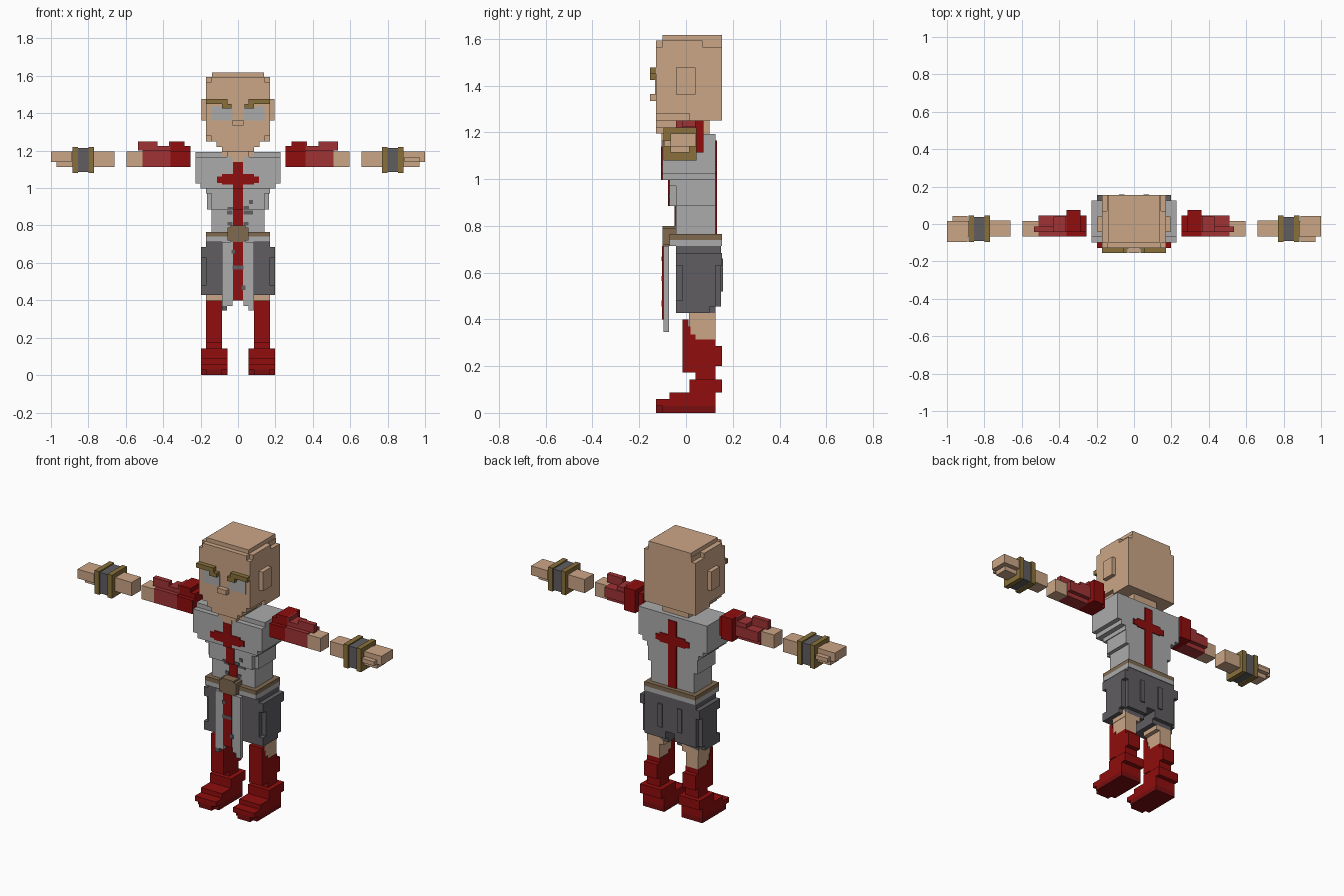
import bpy
import bmesh


def colour(name, r, g, b):
    m = bpy.data.materials.new(name)
    m.diffuse_color = (r, g, b, 1)
    return m


SKIN = colour("skin", 0.60, 0.38, 0.24)
LIGHT = colour("light_grey", 0.41, 0.41, 0.41)
DARK = colour("dark_grey", 0.115, 0.11, 0.12)
RED = colour("deep_red", 0.28, 0.004, 0.004)
SOLE = colour("sole_red", 0.19, 0.004, 0.005)
ROSE = colour("faded_red", 0.35, 0.032, 0.035)
GOLD = colour("old_gold", 0.246, 0.162, 0.042)
BROWN = colour("belt_brown", 0.216, 0.144, 0.08)


def part(name, mat, boxes, sides=(1,)):
    """One object from blocks (x0, x1, y0, y1, z0, z1), repeated per side of x."""
    bm = bmesh.new()
    for s in sides:
        for x0, x1, y0, y1, z0, z1 in boxes:
            cube = bmesh.ops.create_cube(bm, size=1)["verts"]
            for v in cube:
                v.co = ((x0 if v.co.x < 0 else x1) * s,
                        y0 if v.co.y < 0 else y1,
                        z0 if v.co.z < 0 else z1)
    bmesh.ops.recalc_face_normals(bm, faces=bm.faces)
    me = bpy.data.meshes.new(name)
    bm.to_mesh(me)
    bm.free()
    me.materials.append(mat)
    ob = bpy.data.objects.new(name, me)
    bpy.context.collection.objects.link(ob)
    return ob


def centred(rows):
    """Rows of (half width, y0, y1, z0, z1) to blocks."""
    return [(-w, w, a, b, c, d) for w, a, b, c, d in rows]


BOTH = (1, -1)

# Head: skull, stepped crown and stepped jaw
part("head", SKIN, centred([
    (0.14, -0.10, 0.154, 1.593, 1.617),
    (0.17, -0.10, 0.07, 1.565, 1.593),
    (0.145, -0.128, 0.154, 1.565, 1.593),
    (0.17, -0.128, 0.154, 1.28, 1.565),
    (0.17, 0.015, 0.154, 1.25, 1.28),
    (0.145, -0.128, 0.015, 1.25, 1.28),
    (0.115, -0.128, 0.015, 1.22, 1.25),
    (0.085, -0.128, 0.015, 1.195, 1.22)]))
part("neck", SKIN, centred([
    (0.085, -0.07, 0.10, 1.17, 1.25),
    (0.06, -0.104, 0.0, 1.165, 1.195),
    (0.03, -0.104, 0.0, 1.14, 1.165)]))
part("ears", SKIN, [(0.17, 0.196, -0.043, 0.04, 1.362, 1.477)], BOTH)
part("nose", SKIN, centred([(0.03, -0.155, -0.128, 1.335, 1.365)]))
part("eyes", LIGHT, [(0.03, 0.143, -0.132, -0.128, 1.362, 1.437)], BOTH)
part("eyebrows", GOLD, [
    (0.055, 0.17, -0.155, -0.128, 1.45, 1.477),
    (0.035, 0.085, -0.155, -0.128, 1.425, 1.45)], BOTH)

# Tunic, narrowing down to the waist
part("tunic", LIGHT, centred([
    (0.228, -0.07, 0.126, 1.165, 1.192),
    (0.228, -0.10, 0.126, 1.025, 1.165),
    (0.20, -0.10, 0.126, 0.997, 1.025),
    (0.17, -0.07, 0.126, 0.97, 0.997),
    (0.143, -0.07, 0.126, 0.885, 0.97),
    (0.165, -0.043, 0.126, 0.885, 0.97),
    (0.143, -0.043, 0.126, 0.765, 0.885)]))

# Crosses on chest and back
part("chest_cross", RED, centred([
    (0.027, -0.106, -0.10, 0.997, 1.14),
    (0.112, -0.106, -0.10, 1.028, 1.062),
    (0.085, -0.106, -0.10, 1.02, 1.075),
    (0.027, -0.076, -0.07, 0.885, 0.997),
    (0.027, -0.049, -0.043, 0.765, 0.885)]))
part("back_cross", RED, centred([
    (0.027, 0.126, 0.132, 0.765, 1.165),
    (0.112, 0.126, 0.132, 1.028, 1.062),
    (0.085, 0.126, 0.132, 1.02, 1.075)]))

# Small tears in the cloth
part("tunic_tears", DARK, [
    (-0.055, -0.027, -0.074, -0.07, 0.887, 0.90),
    (0.03, 0.06, -0.074, -0.07, 0.887, 0.905),
    (0.06, 0.08, -0.074, -0.07, 0.915, 0.935),
    (0.03, 0.08, -0.047, -0.043, 0.86, 0.88),
    (-0.06, -0.03, -0.047, -0.043, 0.86, 0.88),
    (0.03, 0.055, -0.047, -0.043, 0.80, 0.82),
    (-0.055, -0.03, -0.047, -0.043, 0.80, 0.82)])

# Belt, hem and buckle
part("belt", BROWN, centred([(0.17, -0.07, 0.154, 0.74, 0.765)]))
part("tunic_hem", LIGHT, centred([(0.17, -0.07, 0.154, 0.713, 0.74)]))
part("buckle", BROWN, centred([
    (0.057, -0.10, -0.043, 0.72, 0.79),
    (0.04, -0.10, -0.043, 0.713, 0.80)]))

# Hanging front cloth with a ragged hem
part("front_cloth", LIGHT, [
    (-0.085, 0.085, -0.096, -0.073, 0.40, 0.713),
    (-0.085, -0.03, -0.096, -0.073, 0.37, 0.40),
    (0.03, 0.085, -0.096, -0.073, 0.37, 0.40),
    (0.055, 0.085, -0.096, -0.073, 0.345, 0.37)])
part("front_cloth_stripe", RED, centred([(0.027, -0.102, -0.096, 0.40, 0.713)]))
part("front_cloth_tears", DARK, [
    (-0.035, -0.015, -0.104, -0.102, 0.65, 0.67),
    (-0.03, 0.03, -0.104, -0.102, 0.565, 0.585),
    (0.02, 0.04, -0.104, -0.102, 0.455, 0.48),
    (-0.085, -0.06, -0.096, -0.073, 0.345, 0.37)])

# Shorts with side and back pockets
part("shorts", DARK, [
    (0, 0.17, -0.043, 0.126, 0.50, 0.713),
    (0.03, 0.17, -0.043, 0.126, 0.428, 0.50),
    (0, 0.17, 0.126, 0.15, 0.50, 0.713),
    (0.03, 0.17, 0.126, 0.15, 0.455, 0.50)], BOTH)
part("pockets", DARK, [
    (0.17, 0.197, -0.015, 0.126, 0.455, 0.685),
    (0.17, 0.197, -0.043, -0.015, 0.428, 0.48),
    (0.17, 0.197, -0.043, -0.015, 0.63, 0.685),
    (0.17, 0.197, -0.015, 0.10, 0.428, 0.455),
    (0.17, 0.197, 0.126, 0.154, 0.63, 0.685),
    (0.05, 0.08, 0.15, 0.158, 0.52, 0.66)], BOTH)

# Legs, boots and soles
part("thighs", SKIN, [
    (0.06, 0.17, 0.012, 0.126, 0.40, 0.455),
    (0.087, 0.168, 0.012, 0.126, 0.315, 0.40)], BOTH)
part("boots", RED, [
    (0.085, 0.17, -0.015, 0.01, 0.173, 0.40),
    (0.085, 0.17, 0.01, 0.04, 0.173, 0.335),
    (0.085, 0.17, 0.01, 0.02, 0.335, 0.37),
    (0.085, 0.17, 0.04, 0.154, 0.20, 0.287),
    (0.085, 0.17, 0.04, 0.126, 0.287, 0.315),
    (0.085, 0.17, 0.04, 0.126, 0.14, 0.20),
    (0.057, 0.197, 0.015, 0.154, 0.088, 0.143),
    (0.057, 0.197, -0.07, 0.126, 0.03, 0.088),
    (0.057, 0.197, -0.128, -0.07, 0.03, 0.06)], BOTH)
part("soles", SOLE, [
    (0.057, 0.197, -0.10, 0.126, 0, 0.03),
    (0.085, 0.17, -0.128, -0.10, 0, 0.03)], BOTH)

# Arms held straight out: torn sleeves, bare elbows
part("sleeve_shoulders", RED, [
    (0.255, 0.36, -0.067, 0.045, 1.113, 1.195),
    (0.255, 0.285, -0.043, 0.045, 1.195, 1.225),
    (0.285, 0.36, -0.043, 0.045, 1.195, 1.25),
    (0.285, 0.36, 0.045, 0.075, 1.113, 1.25)], BOTH)
part("sleeves", ROSE, [
    (0.36, 0.51, -0.067, 0.02, 1.113, 1.20),
    (0.36, 0.51, 0.02, 0.045, 1.14, 1.20),
    (0.36, 0.43, -0.043, 0.04, 1.20, 1.225),
    (0.43, 0.535, -0.043, -0.013, 1.20, 1.25),
    (0.36, 0.37, -0.043, 0.04, 1.225, 1.25)], BOTH)
part("elbows", SKIN, [(0.51, 0.595, -0.067, 0.015, 1.113, 1.195)], BOTH)

# Forearms, banded cuffs and fists
part("forearms", SKIN, [
    (0.66, 0.78, -0.067, 0.02, 1.113, 1.195),
    (0.87, 0.97, -0.067, 0.015, 1.113, 1.14),
    (0.87, 1.0, -0.067, 0.015, 1.14, 1.195)], BOTH)
part("right_thumb", SKIN, [
    (0.89, 0.97, -0.095, -0.067, 1.14, 1.165),
    (0.89, 1.0, 0.015, 0.043, 1.14, 1.195)])
part("left_thumb", SKIN, [
    (0.89, 0.97, 0.015, 0.043, 1.14, 1.165),
    (0.89, 1.0, -0.095, -0.067, 1.14, 1.195)], (-1,))
part("cuff_rims", GOLD, [
    (0.77, 0.80, -0.097, 0.045, 1.08, 1.22),
    (0.855, 0.885, -0.097, 0.045, 1.08, 1.22)], BOTH)
part("cuffs", DARK, [(0.80, 0.855, -0.09, 0.038, 1.087, 1.213)], BOTH)
